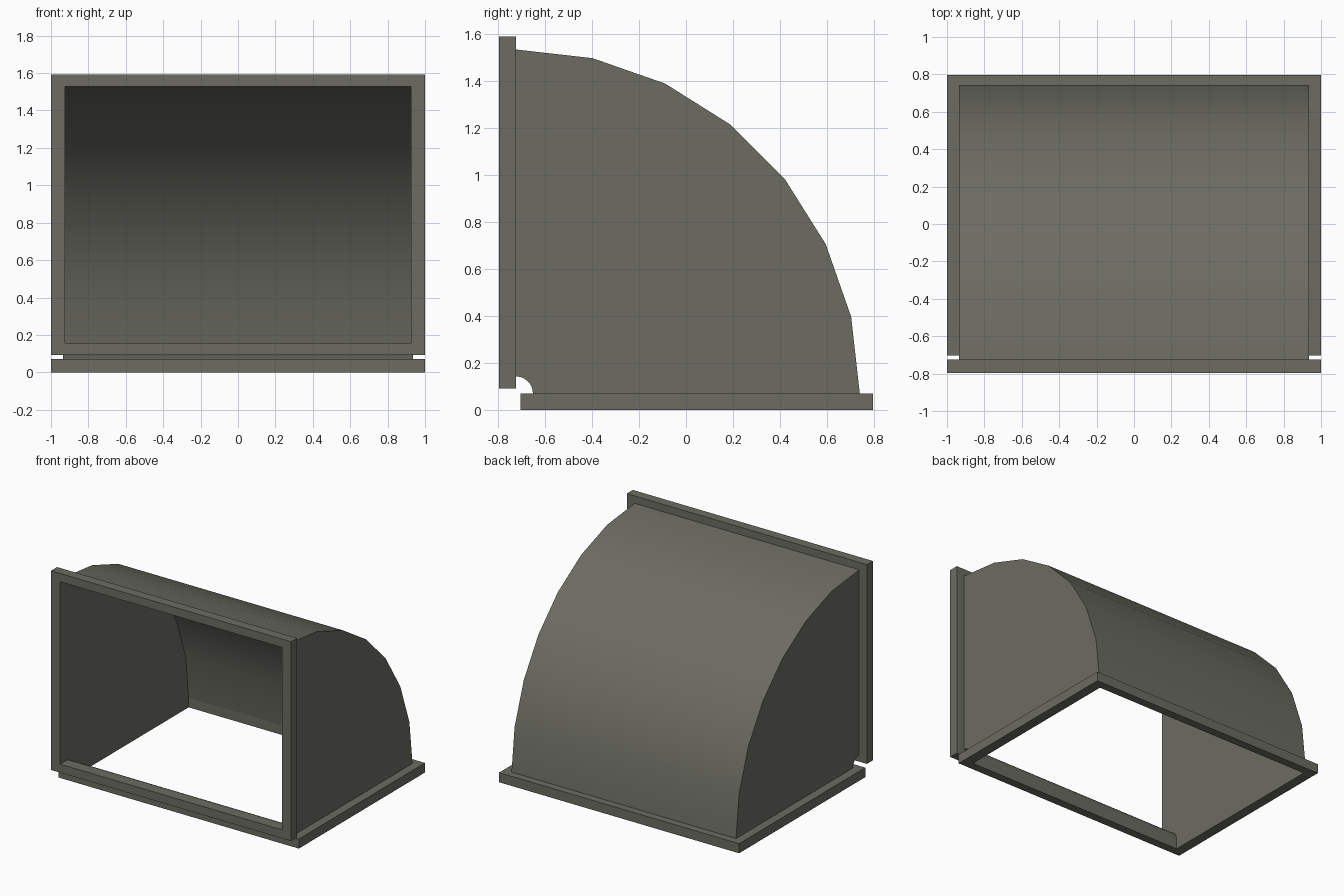
import bpy, bmesh
from math import sin, cos, pi

cube = bpy.data.objects.get("Cube")
if cube:
    bpy.data.objects.remove(cube, do_unlink=True)

PIVOT_Y, PIVOT_Z = -0.724, 0.072      # centre of the bend
FLANGE_DEPTH = 0.072
BEND_STEPS = 7
OPENING = (0.924, 0.084, 1.457)       # half width, inner radius, outer radius
DUCT = (0.935, 0.072, 1.464)
FLANGE = (1.0, 0.02, 1.52)

metal = bpy.data.materials.new("warm grey metal")
color = (0.15, 0.15, 0.125, 1)
metal.use_nodes = True
metal.diffuse_color = color
bsdf = metal.node_tree.nodes["Principled BSDF"]
bsdf.inputs["Base Color"].default_value = color
bsdf.inputs["Roughness"].default_value = 0.7


def rectangle(bm, size, angle, offset):
    """Four corners of a duct cross-section, turned about the pivot."""
    w, r0, r1 = size
    return [bm.verts.new((x,
                          PIVOT_Y + r * sin(angle) - offset * cos(angle),
                          PIVOT_Z + r * cos(angle) - offset * sin(angle)))
            for x, r in ((-w, r0), (w, r0), (w, r1), (-w, r1))]


def hollow_sweep(name, outer, inner, stations):
    """Rectangular tube through (angle, offset) stations, closed at both rims."""
    bm = bmesh.new()
    rings = [(rectangle(bm, outer, a, o), rectangle(bm, inner, a, o))
             for a, o in stations]
    for i in range(4):
        j = (i + 1) % 4
        for (oa, ia), (ob, ib) in zip(rings, rings[1:]):
            bm.faces.new((oa[i], oa[j], ob[j], ob[i]))
            bm.faces.new((ia[i], ib[i], ib[j], ia[j]))
        for o, n in (rings[0], rings[-1]):
            bm.faces.new((o[i], o[j], n[j], n[i]))
    bmesh.ops.recalc_face_normals(bm, faces=bm.faces)
    mesh = bpy.data.meshes.new(name)
    bm.to_mesh(mesh)
    bm.free()
    mesh.materials.append(metal)
    obj = bpy.data.objects.new(name, mesh)
    bpy.context.collection.objects.link(obj)
    return obj


# Curved duct body
duct = hollow_sweep("duct_elbow", DUCT, OPENING,
                    [(pi / 2 * k / BEND_STEPS, 0) for k in range(BEND_STEPS + 1)])
bpy.ops.object.select_all(action='DESELECT')
duct.select_set(True)
bpy.context.view_layer.objects.active = duct
bpy.ops.object.shade_smooth_by_angle(angle=pi / 6)

# Mounting flanges at both openings
for name, angle in (("front_flange", 0), ("bottom_flange", pi / 2)):
    hollow_sweep(name, FLANGE, OPENING, [(angle, 0), (angle, FLANGE_DEPTH)])
